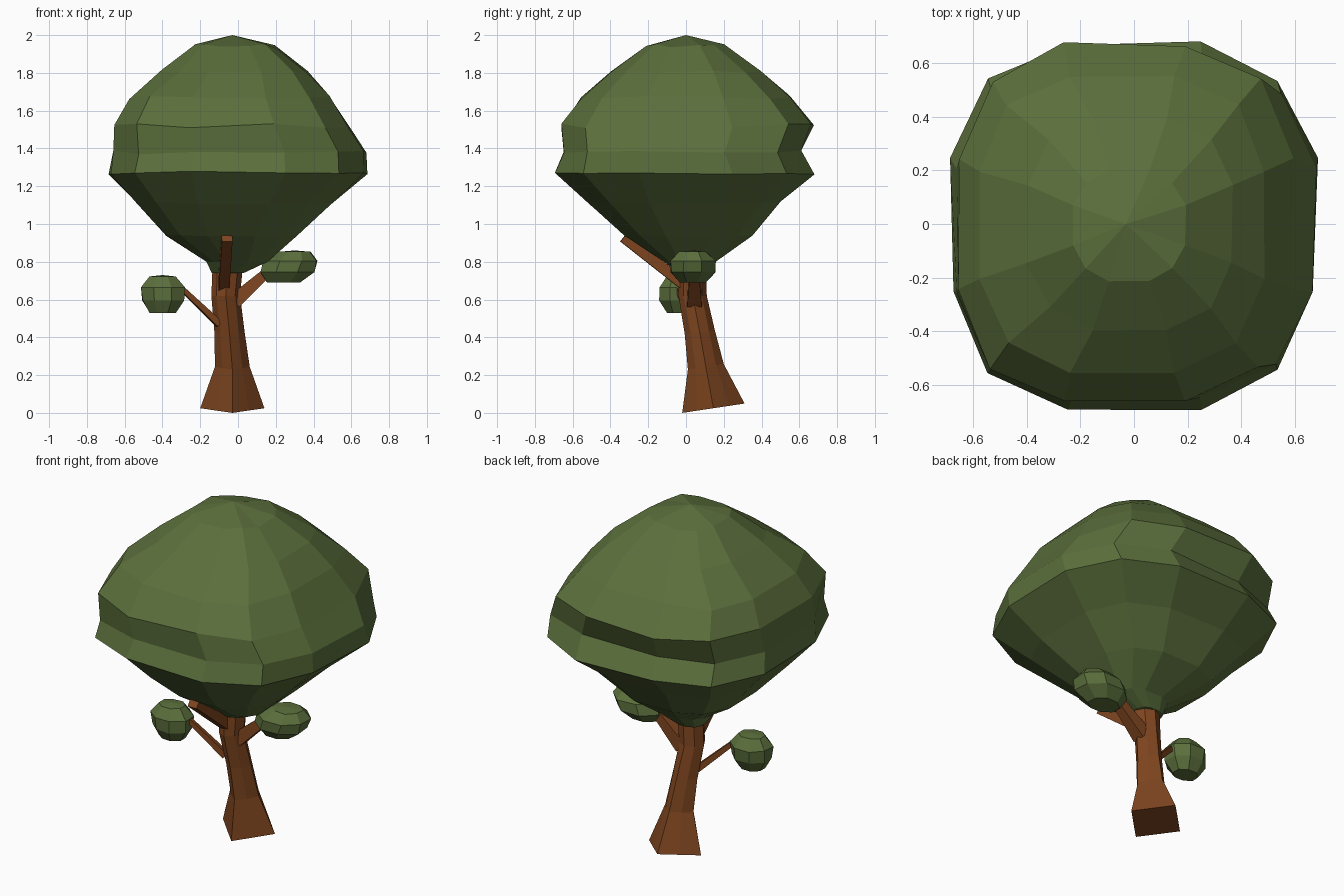
import bpy, bmesh, math, random
from mathutils import Vector

if "Cube" in bpy.data.objects:
    bpy.data.objects.remove(bpy.data.objects["Cube"])

random.seed(4)


def material(name, rgb):
    m = bpy.data.materials.new(name)
    m.diffuse_color = (*rgb, 1)
    m.use_nodes = True
    m.node_tree.nodes["Principled BSDF"].inputs["Base Color"].default_value = m.diffuse_color
    return m


LEAF = material("leaf_green", (0.105, 0.16, 0.045))
BARK = material("bark_brown", (0.21, 0.06, 0.014))


def loft(name, rings, mat, tip=None):
    """Skin a stack of rings; close the top with a tip point or a flat cap."""
    bm = bmesh.new()
    rows = [[bm.verts.new(p) for p in ring] for ring in rings]
    n = len(rows[0])
    for a, b in zip(rows, rows[1:]):
        for i in range(n):
            j = (i + 1) % n
            bm.faces.new((a[i], a[j], b[j], b[i]))
    bm.faces.new(rows[0][::-1])
    if tip:
        t = bm.verts.new(tip)
        for i in range(n):
            bm.faces.new((rows[-1][i], rows[-1][(i + 1) % n], t))
    else:
        bm.faces.new(rows[-1])
    bmesh.ops.recalc_face_normals(bm, faces=bm.faces)
    me = bpy.data.meshes.new(name)
    bm.to_mesh(me)
    bm.free()
    me.materials.append(mat)
    ob = bpy.data.objects.new(name, me)
    bpy.context.collection.objects.link(ob)
    return ob


def rounded_square(z, x0, x1, y0, y1, power, jitter):
    """Twelve-sided rounded square filling the given extents."""
    cx, cy, rx, ry = (x0 + x1) / 2, (y0 + y1) / 2, (x1 - x0) / 2, (y1 - y0) / 2
    pts = []
    for q in range(4):
        for a in (20, 45, 70):
            t = math.radians(a + 90 * q)
            c, s = math.cos(t), math.sin(t)
            k = 1.015 / (abs(c) ** power + abs(s) ** power) ** (1 / power)
            k *= 1 - random.uniform(0, jitter)
            pts.append((cx + rx * k * c, cy + ry * k * s,
                        z + random.uniform(-jitter, jitter) * 0.3))
    return pts


# canopy: z, x range, y range, squareness, roughness
canopy = [
    (0.74, -0.14, 0.03, -0.04, 0.11, 2.6, 0),
    (0.80, -0.17, 0.16, -0.12, 0.16, 2.4, 0),
    (0.94, -0.39, 0.32, -0.33, 0.36, 2.5, 0.02),
    (1.11, -0.55, 0.50, -0.52, 0.51, 2.7, 0.02),
    (1.27, -0.69, 0.69, -0.70, 0.69, 2.8, 0.03),
    (1.38, -0.67, 0.69, -0.675, 0.62, 2.8, 0.04),
    (1.52, -0.675, 0.61, -0.69, 0.69, 2.8, 0.04),
    (1.67, -0.60, 0.51, -0.58, 0.57, 2.7, 0.04),
    (1.81, -0.41, 0.38, -0.41, 0.41, 2.5, 0.03),
    (1.945, -0.235, 0.20, -0.22, 0.21, 2.3, 0.03),
]
loft("canopy", [rounded_square(*r) for r in canopy], LEAF, (-0.03, 0, 2.0))


# trunk: diamond foot, rounding off upward and leaning to the front
def trunk_ring(z, cx, cy, rx, ry, side, tilt):
    pts = []
    for i in range(8):
        t = i * math.pi / 4
        k = side if i % 2 else 1
        x, y = rx * k * math.cos(t), ry * k * math.sin(t)
        pts.append((cx + x, cy + y, z + tilt * (y + ry)))
    return pts


trunk = [
    (0.00, -0.03, 0.145, 0.170, 0.165, 0.71, 0.15),
    (0.23, -0.03, 0.105, 0.092, 0.095, 0.80, 0.15),
    (0.42, -0.045, 0.073, 0.080, 0.080, 0.86, 0.1),
    (0.62, -0.065, 0.035, 0.076, 0.075, 0.92, 0),
    (0.77, -0.055, 0.035, 0.080, 0.072, 0.95, 0),
]
loft("trunk", [trunk_ring(*r) for r in trunk], BARK)


# branches: tapered four-sided sticks
def branch(name, start, end, r0, r1):
    a, b = Vector(start), Vector(end)
    rot = (b - a).to_track_quat('Z', 'Y')
    rings = []
    for p, r in ((a, r0), (b, r1)):
        rings.append([p + rot @ Vector((r * math.cos(t), r * math.sin(t), 0))
                      for t in (math.pi / 4 + i * math.pi / 2 for i in range(4))])
    loft(name, rings, BARK)


branch("front_branch", (-0.075, 0.0, 0.67), (-0.058, -0.33, 0.93), 0.04, 0.04)
branch("right_branch", (-0.02, 0.045, 0.59), (0.16, 0.045, 0.75), 0.055, 0.035)
branch("left_branch", (-0.10, 0.03, 0.47), (-0.30, -0.04, 0.66), 0.025, 0.018)


# small leaf clumps at the ends of the side branches
def clump(name, centre, size, lean):
    rings = []
    for h, r in ((-1, 0.6), (-0.35, 0.98), (0.35, 1.0), (0.92, 0.6)):
        ring = []
        for i in range(8):
            t = (i + 0.5) * math.pi / 4
            k = r * random.uniform(0.95, 1.08)
            ring.append((centre[0] + size[0] * k * math.cos(t) + lean * h,
                         centre[1] + size[1] * k * math.sin(t),
                         centre[2] + size[2] * h))
        rings.append(ring)
    loft(name, rings, LEAF, (centre[0] + lean, centre[1], centre[2] + size[2]))


clump("right_leaf_clump", (0.27, 0.035, 0.775), (0.15, 0.125, 0.085), 0.03)
clump("left_leaf_clump", (-0.40, -0.045, 0.63), (0.12, 0.10, 0.10), 0)
